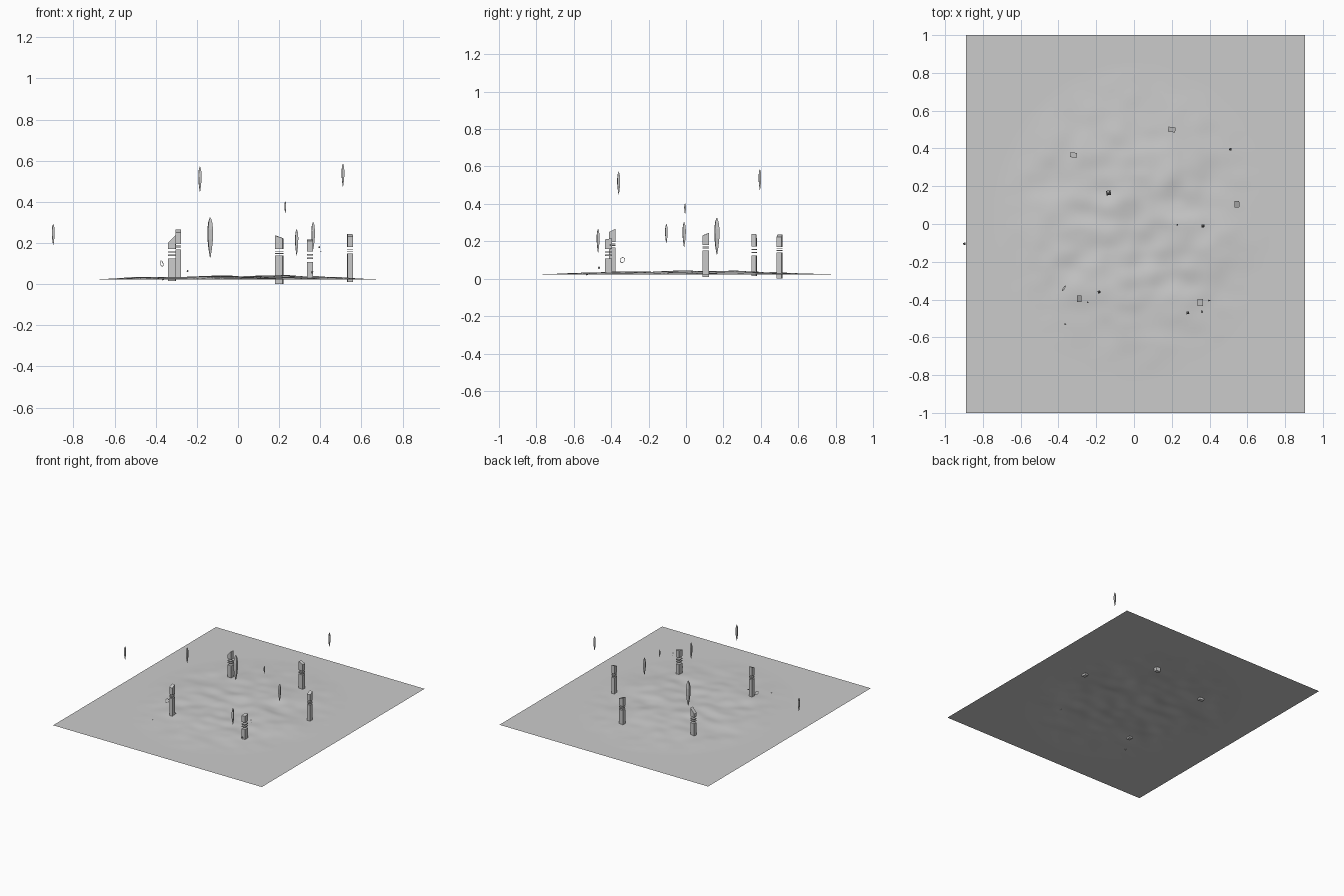
import bpy, bmesh, math
from mathutils import Vector, Matrix, noise

if "Cube" in bpy.data.objects:
    bpy.data.objects.remove(bpy.data.objects["Cube"])


def make(name, bm, smooth=False):
    bmesh.ops.recalc_face_normals(bm, faces=bm.faces)
    me = bpy.data.meshes.new(name)
    bm.to_mesh(me)
    bm.free()
    for p in me.polygons:
        p.use_smooth = smooth
    ob = bpy.data.objects.new(name, me)
    bpy.context.collection.objects.link(ob)
    return ob


# rolling ground: flat border, soft ridges in the middle
def height(x, y):
    r = math.hypot(x / 0.74, y / 0.84)
    fall = max(0.0, 1 - r * r) ** 1.3
    p = Vector((x * 3.6 + 4, y * 4.2 + 1, 0.3))
    n = noise.noise(p) * 0.6 + noise.noise(p * 2.3) * 0.4
    return 0.022 + fall * max(0.0, 0.016 + 0.026 * n)


bm = bmesh.new()
bmesh.ops.create_grid(bm, x_segments=110, y_segments=120, size=1)
for v in bm.verts:
    v.co.x = v.co.x * 0.8975 + 0.0075
    v.co.z = height(v.co.x, v.co.y)
make("ground", bm, True)


def block(bm, w, d, z0, z1, slope=(0, 0)):
    vs = bmesh.ops.create_cube(bm, size=1)["verts"]
    for v in vs:
        sx, sy = v.co.x * 2, v.co.y * 2
        z = z0 if v.co.z < 0 else z1 + slope[0] * sx + slope[1] * sy
        v.co = (sx * w / 2, sy * d / 2, z)


# standing stones: base, thin floating slices, slanted cap
# x, y, width, depth, turn, bottom, gap start, gap end, top, top slope
stones = [
    (-0.32, 0.365, 0.035, 0.026, -8, 0.015, 0.125, 0.172, 0.220, (0.018, 0.0)),
    (0.20, 0.50, 0.038, 0.027, -6, 0.0, 0.140, 0.170, 0.230, (-0.007, 0.0)),
    (0.545, 0.105, 0.026, 0.034, 4, 0.010, 0.150, 0.180, 0.238, (0.0, 0.007)),
    (-0.29, -0.395, 0.026, 0.034, 0, 0.022, 0.168, 0.195, 0.258, (0.0, 0.008)),
    (0.35, -0.415, 0.028, 0.038, 0, 0.030, 0.108, 0.160, 0.213, (0.0, 0.003)),
]
for i, (x, y, w, d, a, b, g0, g1, t, s) in enumerate(stones):
    bm = bmesh.new()
    block(bm, w, d, b, g0)
    n = 3
    step = (g1 - g0) / n
    for k in range(n - 1):
        z = g0 + step * (k + 1)
        block(bm, w, d, z - step * 0.22, z + step * 0.22)
    block(bm, w, d, g1, t, s)
    ob = make(f"standing_stone_{i + 1}", bm)
    ob.location = (x, y, 0)
    ob.rotation_euler.z = math.radians(a)

# floating crystals: four-sided spindles (x, y, bottom, top, width)
crystals = [
    (-0.135, 0.165, 0.13, 0.325, 0.028),
    (-0.185, -0.36, 0.45, 0.572, 0.016),
    (0.51, 0.395, 0.475, 0.585, 0.014),
    (-0.898, -0.105, 0.19, 0.292, 0.014),
    (0.23, -0.005, 0.345, 0.402, 0.009),
    (0.285, -0.47, 0.14, 0.267, 0.016),
    (0.365, -0.01, 0.17, 0.302, 0.018),
]
PROFILE = [(0, 0.12), (0.22, 0.62), (0.45, 0.95), (0.7, 1), (0.9, 0.65), (1, 0.12)]
for i, (x, y, z0, z1, w) in enumerate(crystals):
    bm = bmesh.new()
    rings = []
    for t, r in PROFILE:
        rings.append([bm.verts.new((math.cos(a) * r * w * 0.62, math.sin(a) * r * w * 0.62,
                                    z0 + t * (z1 - z0)))
                      for a in [math.pi / 4 + 0.15 + k * math.pi / 2 for k in range(4)]])
    for lo, hi in zip(rings, rings[1:]):
        for k in range(4):
            j = (k + 1) % 4
            bm.faces.new((lo[k], lo[j], hi[j], hi[k]))
    bm.faces.new(rings[0])
    bm.faces.new(rings[-1])
    make(f"floating_crystal_{i + 1}", bm).location = (x, y, 0)

# small upright ring
bpy.ops.mesh.primitive_torus_add(major_segments=24, minor_segments=6, major_radius=0.014,
                                 minor_radius=0.0015, location=(-0.371, -0.34, 0.10),
                                 rotation=(0, math.radians(75), math.radians(-30)))
bpy.context.object.name = "small_ring"

# tiny stone chips
chips = [(-0.245, -0.415, 0.064, 0.005), (0.36, -0.465, 0.058, 0.007),
         (-0.365, -0.53, 0.024, 0.006), (0.395, -0.405, 0.18, 0.005),
         (0.403, -0.405, 0.16, 0.003)]
for i, (x, y, z, r) in enumerate(chips):
    bm = bmesh.new()
    bmesh.ops.create_icosphere(bm, subdivisions=1, radius=r)
    make(f"stone_chip_{i + 1}", bm).location = (x, y, z)
